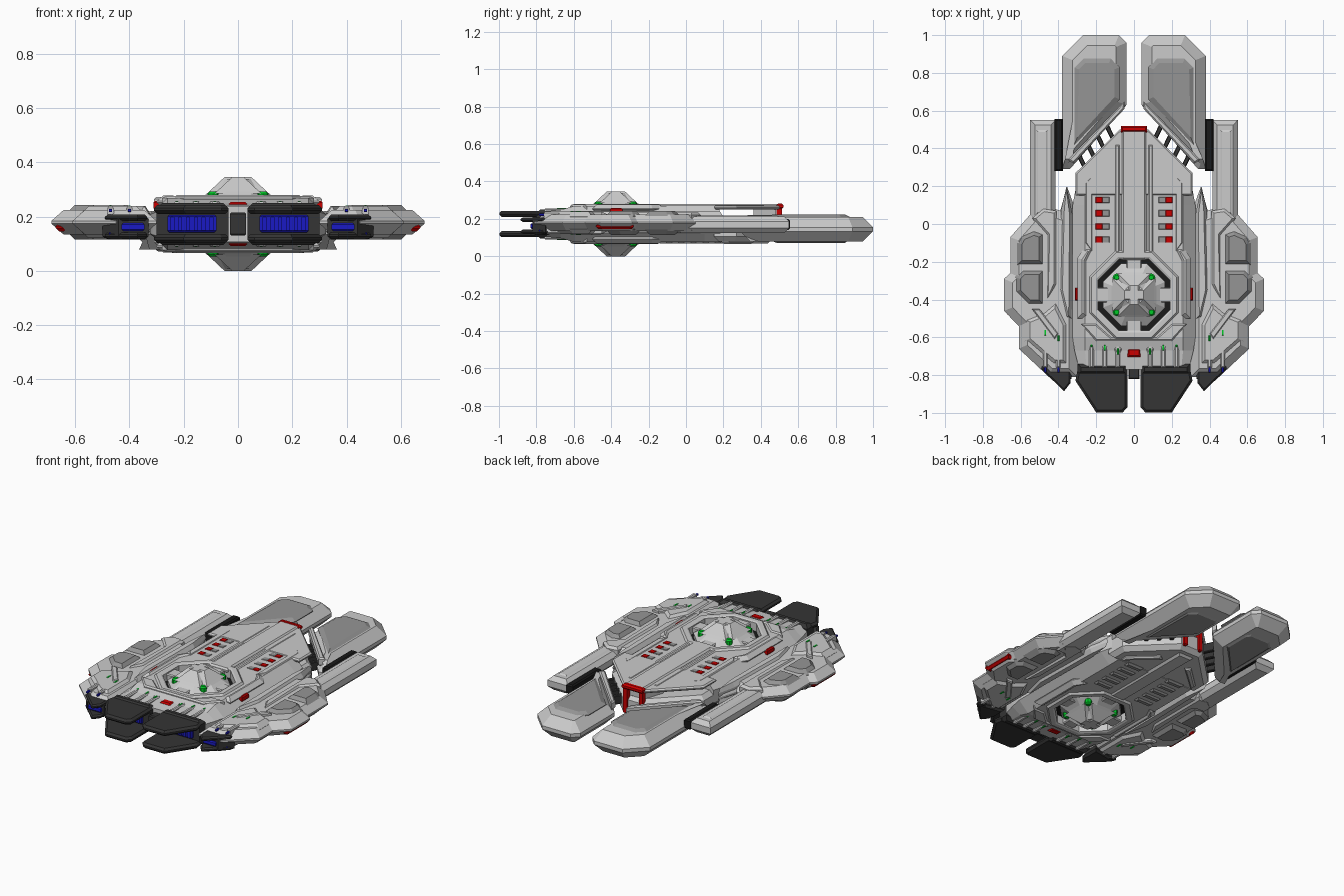
import bpy, bmesh, math
from mathutils import Vector

if "Cube" in bpy.data.objects:
    bpy.data.objects.remove(bpy.data.objects["Cube"])

MID = 0.1725          # horizontal mirror plane of the hull
WING = 0.179          # horizontal mirror plane of the wings
DOME_Y = -0.375

def material(name, col):
    m = bpy.data.materials.new(name)
    m.diffuse_color = (*col, 1)
    m.use_nodes = True
    m.node_tree.nodes["Principled BSDF"].inputs["Base Color"].default_value = m.diffuse_color
    return m

RED = material("red", (0.6, 0.0, 0.0))
BLUE = material("blue", (0.01, 0.01, 0.55))
GREEN = material("green", (0.0, 0.6, 0.02))
DARK = material("dark", (0.035, 0.035, 0.035))
BLACK = material("black", (0.01, 0.01, 0.01))
PANEL = material("panel_grey", (0.3, 0.3, 0.3))

def loft(name, rings, mat=None, mx=False, mz=False, closed=False, mid=MID):
    """Skin a list of equal-sized rings; mirror in x and/or about mid in z."""
    bm = bmesh.new()
    vs = [[bm.verts.new((x, y, z - mid)) for x, y, z in r] for r in rings]
    n = len(rings[0])
    pairs = list(zip(vs, vs[1:])) + ([(vs[-1], vs[0])] if closed else [])
    for a, b in pairs:
        for i in range(n):
            j = (i + 1) % n
            bm.faces.new((a[i], a[j], b[j], b[i]))
    if not closed:
        bm.faces.new(vs[0])
        bm.faces.new(vs[-1])
    bmesh.ops.recalc_face_normals(bm, faces=bm.faces)
    me = bpy.data.meshes.new(name)
    bm.to_mesh(me)
    bm.free()
    ob = bpy.data.objects.new(name, me)
    ob.location.z = mid
    bpy.context.collection.objects.link(ob)
    if mat:
        me.materials.append(mat)
    if mx or mz:
        m = ob.modifiers.new("mirror", 'MIRROR')
        m.use_axis = (mx, False, mz)
        m.use_mirror_merge = False
    return ob

def inset(pts, d):
    p = [Vector(q) for q in pts]
    out = []
    for i, q in enumerate(p):
        a, b = (q - p[i - 1]).normalized(), (p[(i + 1) % len(p)] - q).normalized()
        n1, n2 = Vector((-a.y, a.x)), Vector((-b.y, b.x))
        out.append(q + (n1 + n2) * (d / max(0.4, 1 + n1.dot(n2))))
    return out

def slab(name, pts, z0, z1, c=0.02, mat=None, mx=True, mz=False, h=None, mid=MID):
    """Flat plate from an outline, chamfered round both faces."""
    area = sum(pts[i - 1][0] * q[1] - q[0] * pts[i - 1][1] for i, q in enumerate(pts))
    if area < 0:
        pts = pts[::-1]
    h = min(h or c, (z1 - z0) * 0.45)
    small = inset(pts, c)
    levels = [(small, z0), (pts, z0 + h), (pts, z1 - h), (small, z1)]
    return loft(name, [[(x, y, z) for x, y in o] for o, z in levels], mat, mx, mz, mid=mid)

def box(name, x0, x1, y0, y1, z0, z1, c=0.006, **k):
    return slab(name, [(x0, y0), (x1, y0), (x1, y1), (x0, y1)], z0, z1, c, **k)

def octagon(r, z, n=8):
    r /= math.cos(math.pi / n)
    return [(r * math.cos(math.tau * (i + .5) / n), DOME_Y + r * math.sin(math.tau * (i + .5) / n), z)
            for i in range(n)]

# main hull: octagonal sections lofted from front to back
def section(y, w, wi, zt, zs):
    return [(x, y, MID + z) for x, z in
            [(w, -zs), (w, zs), (wi, zt), (-wi, zt), (-w, zs), (-w, -zs), (-wi, -zt), (wi, -zt)]]
hull = loft("main_hull", [section(-.77, .29, .25, .066, .045), section(-.67, .315, .26, .076, .04),
                          section(-.6, .325, .26, .096, .035), section(.1, .325, .26, .096, .035),
                          section(.18, .31, .26, .096, .04)])
cutter = loft("dome_well_cutter", [octagon(.19, -.1), octagon(.19, .5)])
cutter.hide_render = True
cutter.display_type = 'WIRE'
b = hull.modifiers.new("dome_well", 'BOOLEAN')
b.operation, b.object, b.solver = 'DIFFERENCE', cutter, 'EXACT'

# domes above and below, each in a dark well with a collar
loft("dome_well_floor", [octagon(.192, .12), octagon(.192, .225)], BLACK)
loft("dome_collar", [octagon(.19, .23), octagon(.19, .275), octagon(.2, .28), octagon(.225, .28),
                     octagon(.25, .25), octagon(.25, .23)], None, mz=True, closed=True)
loft("dome", [octagon(.165, .2), octagon(.165, .25), octagon(.118, .282), octagon(.053, .339)], None, mz=True)
for name, w, l in [("dome_crown_across", .05, .022), ("dome_crown_along", .022, .05)]:
    cross = [[(sx * (w + e), DOME_Y + sy * (l + e), z) for sx, sy in [(-1, -1), (1, -1), (1, 1), (-1, 1)]]
             for e, z in [(.064, .285), (0, .345)]]
    loft(name, cross, mz=True)
box("dome_side_bridge", .12, .2, DOME_Y - .04, DOME_Y + .04, .23, .268, mz=True)
for y in (DOME_Y - .16, DOME_Y + .16):
    box("dome_end_bridge", -.04, .04, y - .04, y + .04, .23, .268, mx=False, mz=True)
for s in (-1, 1):
    y = DOME_Y + s * .092
    spot = [(.092 + .021 * math.cos(a * math.tau / 8), y + .021 * math.sin(a * math.tau / 8)) for a in range(8)]
    slab("dome_light", spot, .25, .292, .008, GREEN, mz=True)

# shoulder plates around the dome and front steps
slab("shoulder_plate", [(.24, -.5), (.3, -.5), (.3, -.18), (.26, -.12), (.2, -.12), (.24, -.2)],
     .23, .278, .025, mz=True)
slab("brow_plate", [(-.2, -.62), (.2, -.62), (.28, -.53), (.2, -.53), (.12, -.6), (-.12, -.6), (-.2, -.53),
                    (-.28, -.53)], .22, .276, .008, mx=False, mz=True)
box("shoulder_marker", .28, .312, -.405, -.34, .225, .258, mat=RED)
box("nose_marker", -.034, .034, -.705, -.66, .215, .254, .008, mat=RED, mx=False, mz=True)
box("nose_divider", -.03, .03, -.82, -.72, .13, .215, mat=DARK, mx=False)

# spine, rails and vent rows on the upper deck
box("spine", -.065, .065, -.19, .5, .25, .28, .01, mx=False)
box("spine_rail", .075, .1, -.17, .42, .25, .275)
slab("flank_rail", [(.22, -.15), (.26, -.1), (.26, .22), (.22, .26)], .25, .273, .008)
for i in range(4):
    y = .127 - i * .07
    box("deck_light", .168, .203, y - .016, y + .016, .255, .273, .002, mat=RED)
    box("deck_vent", .13, .168, y - .016, y + .016, .255, .272, .002, mat=PANEL)

# rear deck: lower body, raised roof and support between them
rear = [(-.31, .15), (.31, .15), (.31, .27), (.075, .5), (-.075, .5), (-.31, .27)]
slab("rear_lower_body", rear, .08, .208, .025, mx=False)
slab("rear_roof", rear, .25, .272, .008, mx=False)
slab("roof_support", [(-.1, .36), (.1, .36), (.06, .48), (-.06, .48)], .2, .255, .004, mx=False)
box("rear_arch_top", -.07, .07, .485, .52, .25, .283, .01, mat=RED, mx=False)
box("rear_arch_leg", .04, .066, .485, .512, .1, .26, mat=RED)

# underside keel and slats
box("keel", -.05, .05, -.15, .45, .068, .1, .012, mx=False)
slab("keel_ridge", [(.08, .34), (.11, .36), (.25, .23), (.25, .19)], .066, .1, .008)
for i in range(5):
    y = -.11 + i * .065
    box("belly_slat", .09, .2, y, y + .04, .068, .1, .01, mat=PANEL)

# rear pods with raised top panels
pod = [(.04, .63), (.04, .96), (.08, 1.0), (.27, 1.0), (.38, .89), (.38, .29), (.34, .29)]
slab("rear_pod", pod, .078, .21, .055, h=.055)
slab("pod_top_panel", [(.075, .66), (.075, .83), (.12, .88), (.27, .88), (.32, .83), (.32, .41)],
     .19, .222, .028, PANEL)
slab("pod_bottom_panel", [(.095, .67), (.095, .83), (.12, .87), (.26, .87), (.31, .82), (.31, .45)],
     .072, .1, .02, PANEL)
slab("pod_diagonal_ridge", [(.05, .65), (.05, .61), (.32, .32), (.35, .34)], .17, .22, .008)
for i in range(4):
    x, y = .115 + i * .05, .485 - i * .05
    slab("pod_connector", [(x - .02, y - .04), (x, y - .05), (x + .045, y + .04), (x + .025, y + .055)],
         .13, .185, .004, DARK)

# side arms and their dark joints to the pods
box("side_arm", .415, .55, -.05, .55, .125, .212, .025)
box("side_arm_ridge", .455, .52, .05, .5, .2, .218, .012)
box("arm_joint", .375, .42, .28, .555, .14, .2, .008, mat=BLACK)

# wings: bevelled base plus layered plates on both faces
wing = [(.3, .05), (.355, .2), (.39, .07), (.48, .1), (.55, .05), (.655, -.07), (.655, -.26), (.688, -.29),
        (.688, -.46), (.61, -.54), (.61, -.66), (.45, -.81), (.3, -.81)]
slab("wing_base", wing, .134, .224, .045, h=.04)
def plate(name, pts, z1, c, mat=None, h=None):
    slab(name, pts, .18, z1, c, mat, mz=True, h=h, mid=WING)
plate("wing_inner_ridge", [(.325, .05), (.357, .2), (.385, .08), (.395, -.35), (.36, -.5), (.33, -.5)],
      .238, .016, h=.025)
plate("wing_mid_plate", [(.41, .07), (.48, .08), (.54, .03), (.46, -.06), (.46, -.4), (.41, -.32)], .234, .014)
plate("wing_outer_panel", [(.475, -.05), (.53, -.03), (.6, -.06), (.62, -.1), (.62, -.22), (.475, -.22)],
      .243, .028, PANEL)
plate("wing_tip_panel", [(.475, -.24), (.59, -.24), (.63, -.28), (.63, -.36), (.56, -.43), (.475, -.43)],
      .243, .028, PANEL)
plate("wing_front_plate", [(.345, -.53), (.41, -.4), (.48, -.46), (.58, -.5), (.58, -.62), (.43, -.75),
                           (.345, -.75)], .238, .03, h=.035)
plate("wing_front_rib", [(.5, -.45), (.54, -.45), (.42, -.61), (.4, -.58)], .243, .006)
slab("wing_edge_marker", [(.63, -.48), (.672, -.48), (.672, -.28), (.63, -.28)], .145, .176, .012, RED)

# front mouths: dark frames, blue emitters and jaw plates
box("main_mouth_frame", .035, .3, -.8, -.74, .095, .25, .02, mat=DARK)
box("main_emitter", .08, .26, -.815, -.78, .142, .206, mat=BLUE)
for i in range(6):
    box("emitter_bar", .09 + i * .029, .105 + i * .029, -.822, -.8, .146, .202, .003, mat=BLUE)
slab("main_jaw_plate", [(.035, -.78), (.035, -.97), (.06, -.998), (.2, -.998), (.31, -.83), (.3, -.78)],
     .21, .243, .012, DARK, mz=True)
slab("outer_mouth_frame", [(.33, -.72), (.33, -.82), (.44, -.82), (.5, -.75)], .115, .203, .012, DARK)
box("outer_emitter", .345, .43, -.832, -.8, .147, .176, mat=BLUE)
slab("outer_jaw_plate", [(.335, -.77), (.335, -.84), (.37, -.885), (.49, -.77), (.48, -.73)],
     .184, .207, .008, DARK, mz=True, mid=.163)

# small fins over the mouths with green and blue ends
for x, y0, z in [(.085, -.66, .233), (.155, -.64, .233), (.225, -.62, .233), (.4, -.59, .216), (.47, -.56, .216)]:
    mid = MID if x < .3 else WING
    slab("front_fin", [(x, y0 + .03), (x + .022, y0), (x + .012, y0 - .02), (x + .012, -.76), (x - .012, -.76),
                       (x - .012, y0 - .02), (x - .022, y0)], z - .03, z + .022, .006, mz=True, mid=mid)
    box("fin_light", x - .005, x + .005, y0 - .03, y0, z + .01, z + .025, .002, mat=GREEN, mz=True, mid=mid)
    box("fin_tip", x - .006, x + .006, -.785, -.74, z, z + .012, .002, mat=BLUE, mz=True, mid=mid)
